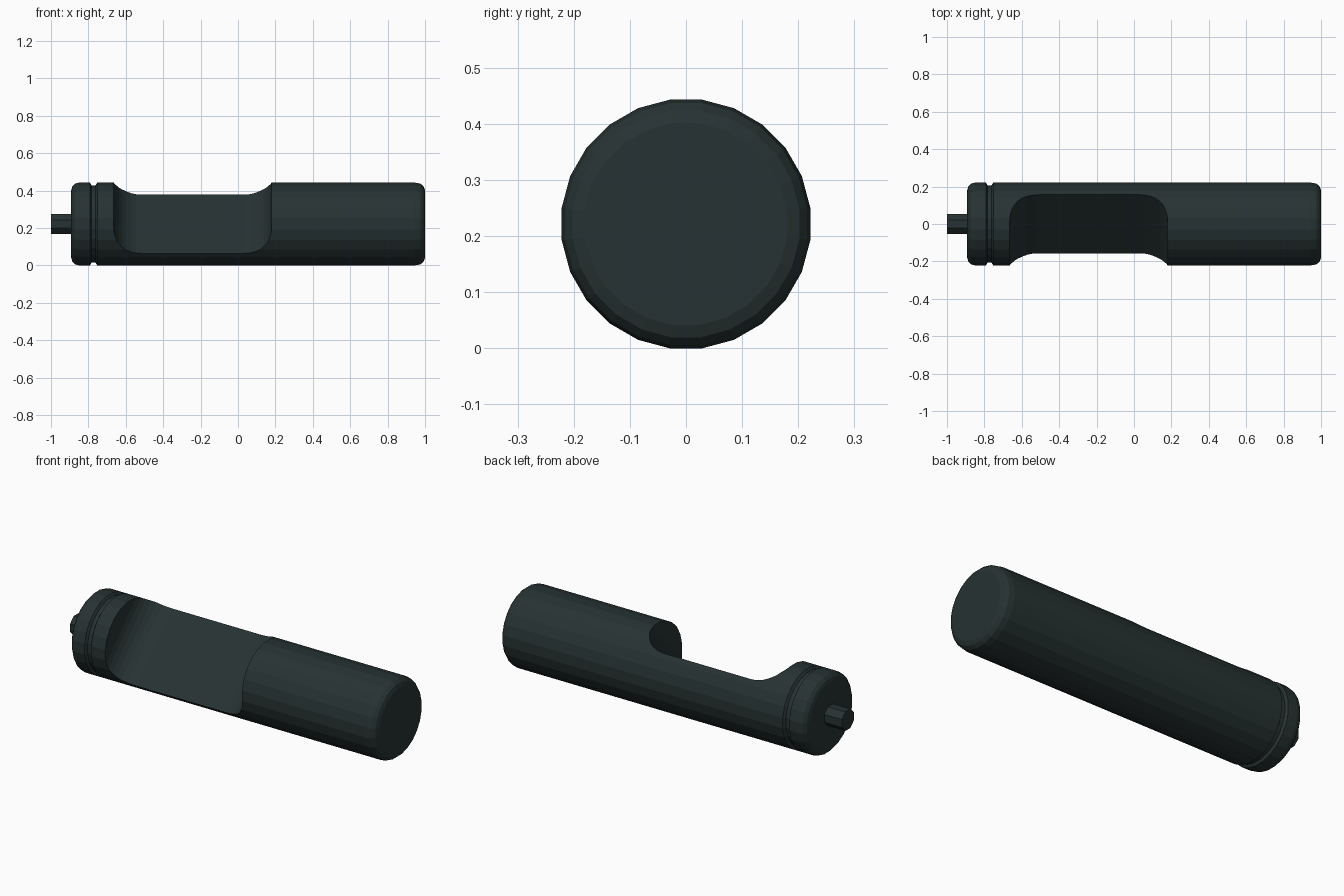
import bpy, bmesh, math
from mathutils import Vector

if "Cube" in bpy.data.objects:
    bpy.data.objects.remove(bpy.data.objects["Cube"])

CZ = 0.2215          # height of the axis
SIDES = 24

mat = bpy.data.materials.new("dark slate")
mat.diffuse_color = (0.020, 0.032, 0.032, 1)
mat.use_nodes = True
mat.node_tree.nodes["Principled BSDF"].inputs["Base Color"].default_value = mat.diffuse_color


def finish(bm, name):
    bmesh.ops.recalc_face_normals(bm, faces=bm.faces)
    me = bpy.data.meshes.new(name)
    bm.to_mesh(me)
    bm.free()
    me.materials.append(mat)
    ob = bpy.data.objects.new(name, me)
    bpy.context.collection.objects.link(ob)
    return ob


def lathe_x(name, profile, sides):
    """Turn (x, radius) points around the lengthwise axis and cap both ends."""
    bm = bmesh.new()
    rings = []
    for x, r in profile:
        r /= math.cos(math.pi / sides)
        angles = [(i + 0.5) * 2 * math.pi / sides for i in range(sides)]
        rings.append([bm.verts.new((x, r * math.cos(a), CZ + r * math.sin(a))) for a in angles])
    for a, b in zip(rings, rings[1:]):
        for i in range(sides):
            j = (i + 1) % sides
            bm.faces.new((a[i], a[j], b[j], b[i]))
    bm.faces.new(rings[0])
    bm.faces.new(rings[-1])
    return finish(bm, name)


# Main rod: rounded ends and a narrow groove near the left end
R = 0.2215
rod = lathe_x("rod_body", [
    (-0.892, 0.180), (-0.886, 0.200), (-0.872, 0.216), (-0.850, R),
    (-0.792, R), (-0.783, 0.207), (-0.762, 0.207), (-0.752, R),
    (0.945, R), (0.975, 0.216), (0.992, 0.202), (1.0, 0.180)], SIDES)

# Small end pin
lathe_x("end_pin", [(-1.0, 0.053), (-0.87, 0.053)], 8)

# Cutter: slot with filleted ends, cut to the axis from the upper front
x0, x1, fr, steps = -0.665, 0.18, 0.15, 8
arc = [(fr * (1 - math.cos(t)), fr * (1 - math.sin(t)))
       for t in (math.pi / 2 * i / steps for i in range(steps + 1))]
outline = [(x0, 0.4)] + [(x0 + a, d) for a, d in arc]
outline += [(x1 - a, d) for a, d in reversed(arc)] + [(x1, 0.4)]

s = math.sqrt(0.5)
depth_dir, side_dir = Vector((0, -s, s)), Vector((0, s, s))
bm = bmesh.new()
loops = [[bm.verts.new(Vector((x, 0, CZ)) + depth_dir * d + side_dir * w) for x, d in outline]
         for w in (-0.4, 0.4)]
n = len(outline)
for i in range(n):
    j = (i + 1) % n
    bm.faces.new((loops[0][i], loops[0][j], loops[1][j], loops[1][i]))
bm.faces.new(loops[0])
bm.faces.new(loops[1])
cutter = finish(bm, "slot_cutter")
cutter.hide_render = True

mod = rod.modifiers.new("slot", 'BOOLEAN')
mod.operation = 'DIFFERENCE'
mod.solver = 'EXACT'
mod.object = cutter
bpy.context.view_layer.objects.active = rod
rod.select_set(True)
bpy.ops.object.modifier_apply(modifier=mod.name)
bpy.data.objects.remove(cutter)
